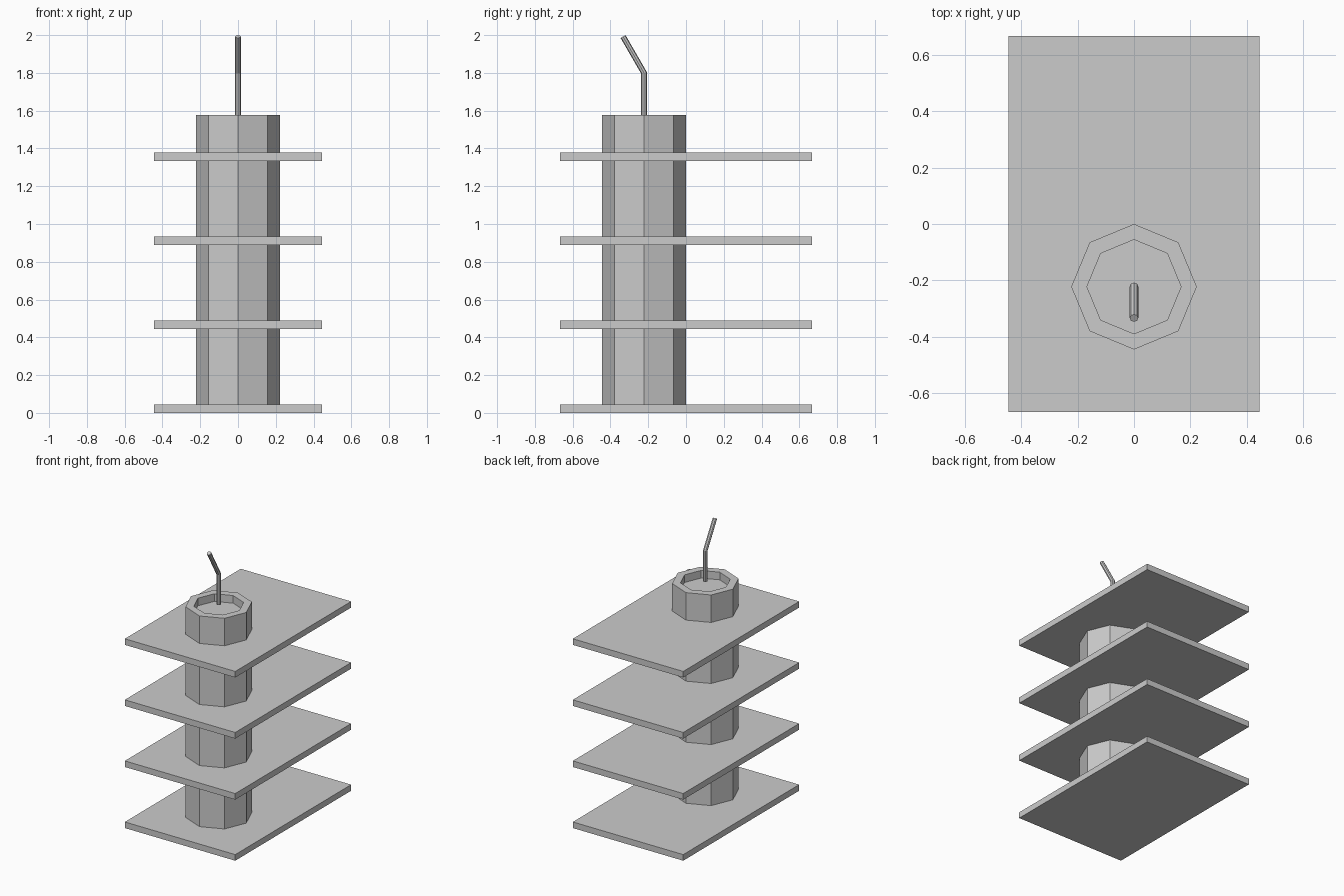
import bpy, bmesh
from math import sin, cos, tan, pi, radians

if "Cube" in bpy.data.objects:
    bpy.data.objects.remove(bpy.data.objects["Cube"])

U = 2 / 9            # base unit of the model
T = 0.2 * U          # shelf thickness
CY = -U              # column axis position in y
RIM = 7.1 * U        # column top
SIDES = 8


def make_object(name, bm):
    bmesh.ops.recalc_face_normals(bm, faces=bm.faces)
    mesh = bpy.data.meshes.new(name)
    bm.to_mesh(mesh)
    bm.free()
    obj = bpy.data.objects.new(name, mesh)
    bpy.context.collection.objects.link(obj)
    return obj


def ring(bm, z, r, y=CY, slope=0.0, squash=1.0):
    """Octagonal ring; slope tilts it along y, squash scales its y extent."""
    out = []
    for i in range(SIDES):
        a = 2 * pi * i / SIDES
        dy = r * sin(a) * squash
        out.append(bm.verts.new((r * cos(a), y + dy, z + dy * slope)))
    return out


def loft(name, ring_specs):
    """Join consecutive rings with quads and cap both ends."""
    bm = bmesh.new()
    rings = [ring(bm, **s) for s in ring_specs]
    for a, b in zip(rings, rings[1:]):
        for i in range(SIDES):
            j = (i + 1) % SIDES
            bm.faces.new((a[i], a[j], b[j], b[i]))
    bm.faces.new(rings[0])
    bm.faces.new(rings[-1])
    return make_object(name, bm)


# Four evenly stacked shelves
for n in range(4):
    bm = bmesh.new()
    bmesh.ops.create_cube(bm, size=1)
    bmesh.ops.scale(bm, vec=(4 * U, 6 * U, T), verts=bm.verts)
    bmesh.ops.translate(bm, vec=(0, 0, T / 2 + n * 2 * U), verts=bm.verts)
    make_object(f"shelf_{n + 1}", bm)

# Octagonal column with a recessed top
loft("column", [
    dict(z=T, r=U),
    dict(z=RIM, r=U),
    dict(z=RIM, r=0.75 * U),
    dict(z=RIM - 0.25 * U, r=0.75 * U),
])

# Thin bent rod, leaning forward 30 degrees above the bend
R = 0.0152
LEAN = radians(30)
loft("bent_rod", [
    dict(z=RIM, r=R),
    dict(z=RIM + U, r=R, slope=tan(LEAN / 2)),
    dict(z=RIM + U + 0.866 * U, r=R, y=CY - 0.5 * U,
         slope=tan(LEAN), squash=cos(LEAN)),
])
